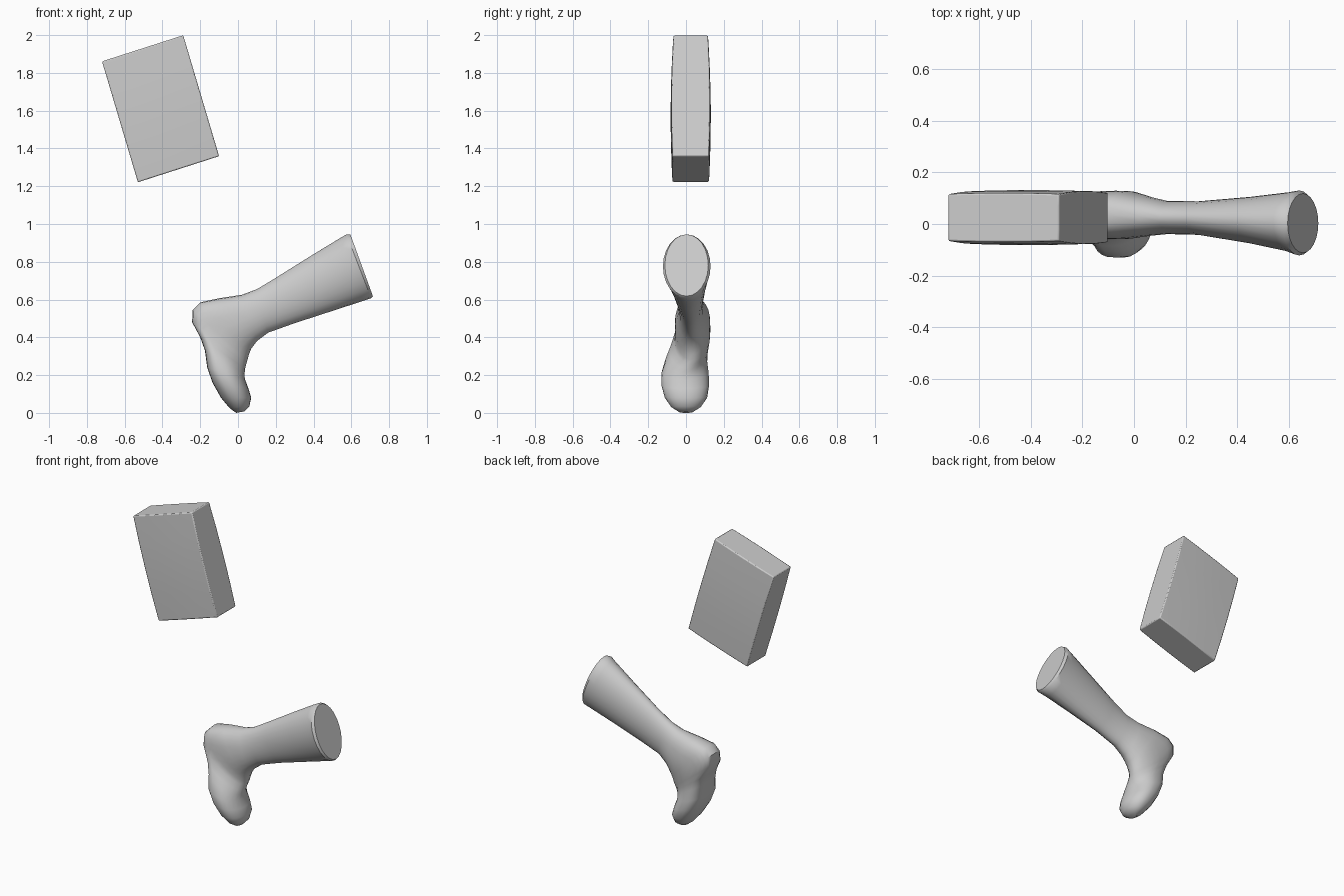
import bpy, bmesh, math
from mathutils import Vector

if "Cube" in bpy.data.objects:
    bpy.data.objects.remove(bpy.data.objects["Cube"])


def finish(name, bm, angle):
    bmesh.ops.recalc_face_normals(bm, faces=bm.faces)
    me = bpy.data.meshes.new(name)
    bm.to_mesh(me)
    bm.free()
    ob = bpy.data.objects.new(name, me)
    bpy.context.collection.objects.link(ob)
    bpy.ops.object.select_all(action='DESELECT')
    ob.select_set(True)
    bpy.context.view_layer.objects.active = ob
    bpy.ops.object.shade_smooth_by_angle(angle=math.radians(angle))
    return ob


# Tilted box with slightly bulging long sides
bm = bmesh.new()
bmesh.ops.create_cube(bm, size=2)
bmesh.ops.subdivide_edges(bm, edges=bm.edges[:], cuts=3, use_grid_fill=True)
centre = Vector((-0.41, 0.025, 1.61))
across, along = Vector((0.215, 0, 0.069)), Vector((0.095, 0, -0.32))
for v in bm.verts:
    u, w, t = v.co
    half = 0.091 + 0.005 * (t + 1) / 2 + 0.009 * (1 - t * t) + 0.004 * (1 - u * u)
    v.co = centre + across * u - along * t * -1 + Vector((0, w * half, 0))
box = finish("box", bm, 35)
bevel = box.modifiers.new("soft_edges", 'BEVEL')
bevel.width = 0.006
bevel.segments = 2
bevel.limit_method = 'ANGLE'

# Boot: sections fan around the ankle
# (outer x, outer z, inner x, inner z, y centre, half width, squareness of the sole side)
sections = [
    (0.595, 0.945, 0.714, 0.618, 0.003, 0.115, 2),
    (0.575, 0.945, 0.705, 0.607, 0.004, 0.126, 2),
    (0.54, 0.925, 0.66, 0.592, 0.008, 0.115, 2),
    (0.40, 0.84, 0.50, 0.54, 0.015, 0.090, 2),
    (0.20, 0.715, 0.30, 0.475, 0.023, 0.065, 2),
    (0.10, 0.655, 0.16, 0.425, 0.025, 0.064, 2),
    (0.02, 0.625, 0.10, 0.38, 0.030, 0.076, 2.2),
    (-0.10, 0.607, 0.07, 0.34, 0.035, 0.092, 2.5),
    (-0.20, 0.585, 0.058, 0.31, 0.035, 0.094, 3),
    (-0.24, 0.545, 0.05, 0.28, 0.035, 0.093, 3.2),
    (-0.243, 0.48, 0.044, 0.26, 0.030, 0.092, 3.2),
    (-0.20, 0.40, 0.038, 0.235, 0.015, 0.100, 3),
    (-0.175, 0.33, 0.035, 0.21, 0.002, 0.110, 3),
    (-0.163, 0.24, 0.036, 0.18, -0.005, 0.125, 3),
    (-0.135, 0.16, 0.055, 0.13, -0.004, 0.126, 2.6),
    (-0.09, 0.08, 0.070, 0.08, 0.0, 0.112, 2.3),
    (-0.045, 0.026, 0.060, 0.035, 0.0, 0.078, 2),
    (-0.01, 0.0, 0.035, 0.008, 0.0, 0.035, 2),
]
N = 24
bm = bmesh.new()
rings = []
for ox, oz, ix, iz, cy, hw, power in sections:
    outer, inner = Vector((ox, 0, oz)), Vector((ix, 0, iz))
    mid, arm = (outer + inner) / 2, (outer - inner) / 2
    ring = []
    for k in range(N):
        c, s = math.cos(math.tau * k / N), math.sin(math.tau * k / N)
        e = 2 / power if c > 0 else 1
        a = math.copysign(abs(c) ** e, c)
        b = math.copysign(abs(s) ** e, s)
        ring.append(bm.verts.new(mid + arm * a + Vector((0, cy + hw * b, 0))))
    rings.append(ring)
for r0, r1 in zip(rings, rings[1:]):
    for k in range(N):
        j = (k + 1) % N
        bm.faces.new((r0[k], r0[j], r1[j], r1[k]))
bm.faces.new(rings[0])
bm.faces.new(rings[-1])
finish("boot", bm, 40)
